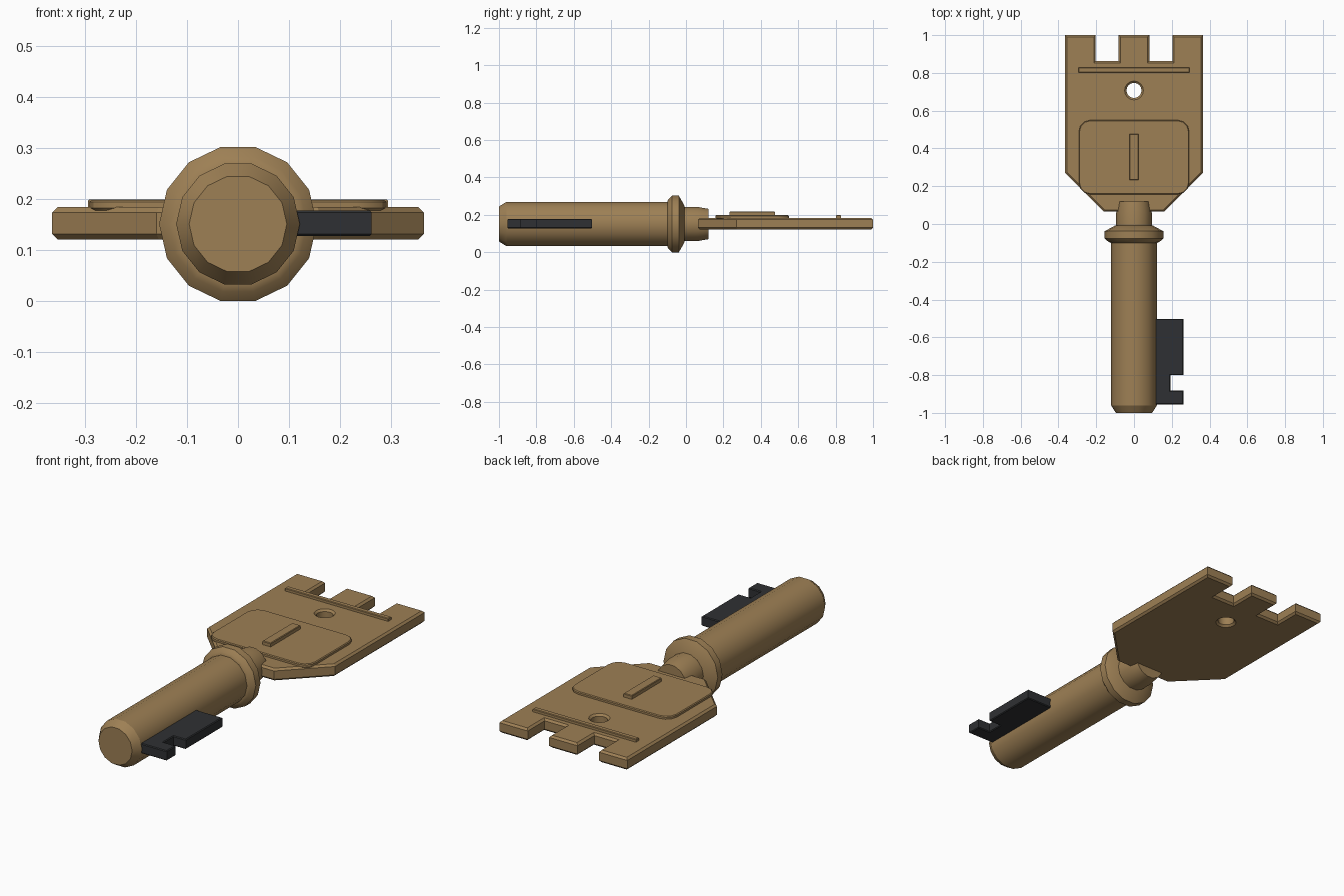
import bpy, bmesh
from math import sin, cos, pi

cube = bpy.data.objects.get("Cube")
if cube:
    bpy.data.objects.remove(cube, do_unlink=True)

AXIS_Z = 0.151
SIDES = 14


def material(name, rgb, metallic=0.0):
    mat = bpy.data.materials.new(name)
    mat.use_nodes = True
    mat.diffuse_color = (*rgb, 1)
    shader = mat.node_tree.nodes["Principled BSDF"]
    shader.inputs["Base Color"].default_value = (*rgb, 1)
    shader.inputs["Metallic"].default_value = metallic
    return mat


brass = material("aged_brass", (0.34, 0.215, 0.09))
black = material("black_steel", (0.028, 0.03, 0.033))


def finish(obj, mat):
    """Assign the material and smooth the shallow edges only."""
    obj.data.materials.clear()
    obj.data.materials.append(mat)
    bpy.ops.object.select_all(action='DESELECT')
    obj.select_set(True)
    bpy.context.view_layer.objects.active = obj
    bpy.ops.object.shade_smooth_by_angle(angle=pi / 6)
    return obj


def lathe(name, profile, mat):
    """Revolve (y, radius) points around the long axis, with capped ends."""
    bm = bmesh.new()
    rings = []
    for y, r in profile:
        angles = [2 * pi * i / SIDES for i in range(SIDES)]
        rings.append([bm.verts.new((r * cos(a), y, AXIS_Z + r * sin(a))) for a in angles])
    for a, b in zip(rings, rings[1:]):
        for i in range(SIDES):
            j = (i + 1) % SIDES
            bm.faces.new((a[i], a[j], b[j], b[i]))
    bm.faces.new(rings[0])
    bm.faces.new(rings[-1])
    bmesh.ops.recalc_face_normals(bm, faces=bm.faces)
    mesh = bpy.data.meshes.new(name)
    bm.to_mesh(mesh)
    bm.free()
    obj = bpy.data.objects.new(name, mesh)
    bpy.context.collection.objects.link(obj)
    return finish(obj, mat)


def slab(name, outlines, bottom, top, chamfer, mat):
    """Chamfered flat part; outlines after the first one become holes."""
    curve = bpy.data.curves.new(name + "_outline", 'CURVE')
    curve.dimensions = '2D'
    curve.fill_mode = 'BOTH'
    curve.extrude = (top - bottom) / 2 - chamfer
    curve.bevel_depth = chamfer
    curve.bevel_resolution = 0
    curve.offset = -chamfer
    for points in outlines:
        spline = curve.splines.new('POLY')
        spline.points.add(len(points) - 1)
        for p, (x, y) in zip(spline.points, points):
            p.co = (x, y, 0, 1)
        spline.use_cyclic_u = True
    source = bpy.data.objects.new(name + "_source", curve)
    bpy.context.collection.objects.link(source)
    depsgraph = bpy.context.evaluated_depsgraph_get()
    mesh = bpy.data.meshes.new_from_object(source.evaluated_get(depsgraph))
    bpy.data.objects.remove(source, do_unlink=True)
    bpy.data.curves.remove(curve)
    mesh.name = name
    # Weld the caps to the rim
    bm = bmesh.new()
    bm.from_mesh(mesh)
    bmesh.ops.remove_doubles(bm, verts=bm.verts, dist=0.0001)
    bmesh.ops.recalc_face_normals(bm, faces=bm.faces)
    bm.to_mesh(mesh)
    bm.free()
    obj = bpy.data.objects.new(name, mesh)
    obj.location.z = (bottom + top) / 2
    bpy.context.collection.objects.link(obj)
    return finish(obj, mat)


def rectangle(x0, x1, y0, y1):
    return [(x0, y0), (x1, y0), (x1, y1), (x0, y1)]


def rounded_rectangle(x0, x1, y0, y1, r, steps=3):
    points = []
    corners = [(x1 - r, y1 - r), (x0 + r, y1 - r), (x0 + r, y0 + r), (x1 - r, y0 + r)]
    for quarter, (cx, cy) in enumerate(corners):
        for i in range(steps + 1):
            a = (quarter + i / steps) * pi / 2
            points.append((cx + r * cos(a), cy + r * sin(a)))
    return points


def circle(cx, cy, r, count=16):
    return [(cx + r * cos(2 * pi * i / count), cy + r * sin(2 * pi * i / count))
            for i in range(count)]


# Round shaft, flared collar and neck
lathe("shaft", [(-1, 0.096), (-0.96, 0.1215), (-0.09, 0.1215)], brass)
lathe("collar", [(-0.1, 0.122), (-0.094, 0.136), (-0.076, 0.155),
                 (-0.038, 0.155), (-0.008, 0.1)], brass)
lathe("neck", [(-0.02, 0.094), (0.06, 0.094), (0.12, 0.083)], brass)

# Flat handle with two end notches and a hole
half = [(0.16, 0.065), (0.365, 0.27), (0.365, 1), (0.203, 1),
        (0.203, 0.862), (0.081, 0.862), (0.081, 1)]
handle = half + [(-x, y) for x, y in reversed(half)]
slab("handle_plate", [handle, circle(0, 0.707, 0.04)], 0.121, 0.184, 0.01, brass)

# Raised details on the handle
slab("raised_panel", [rounded_rectangle(-0.292, 0.292, 0.157, 0.55, 0.06)],
     0.178, 0.198, 0.004, brass)
slab("panel_rib", [rectangle(-0.024, 0.024, 0.232, 0.476)], 0.19, 0.217, 0.003, brass)
slab("cross_rib", [rectangle(-0.295, 0.295, 0.803, 0.829)], 0.178, 0.199, 0.003, brass)

# Dark notched bit on the left side of the shaft
bit = [(0.09, -0.955), (0.262, -0.955), (0.262, -0.882), (0.192, -0.882),
       (0.192, -0.8), (0.262, -0.8), (0.262, -0.502), (0.09, -0.502)]
slab("key_bit", [bit], 0.127, 0.178, 0.004, black)
